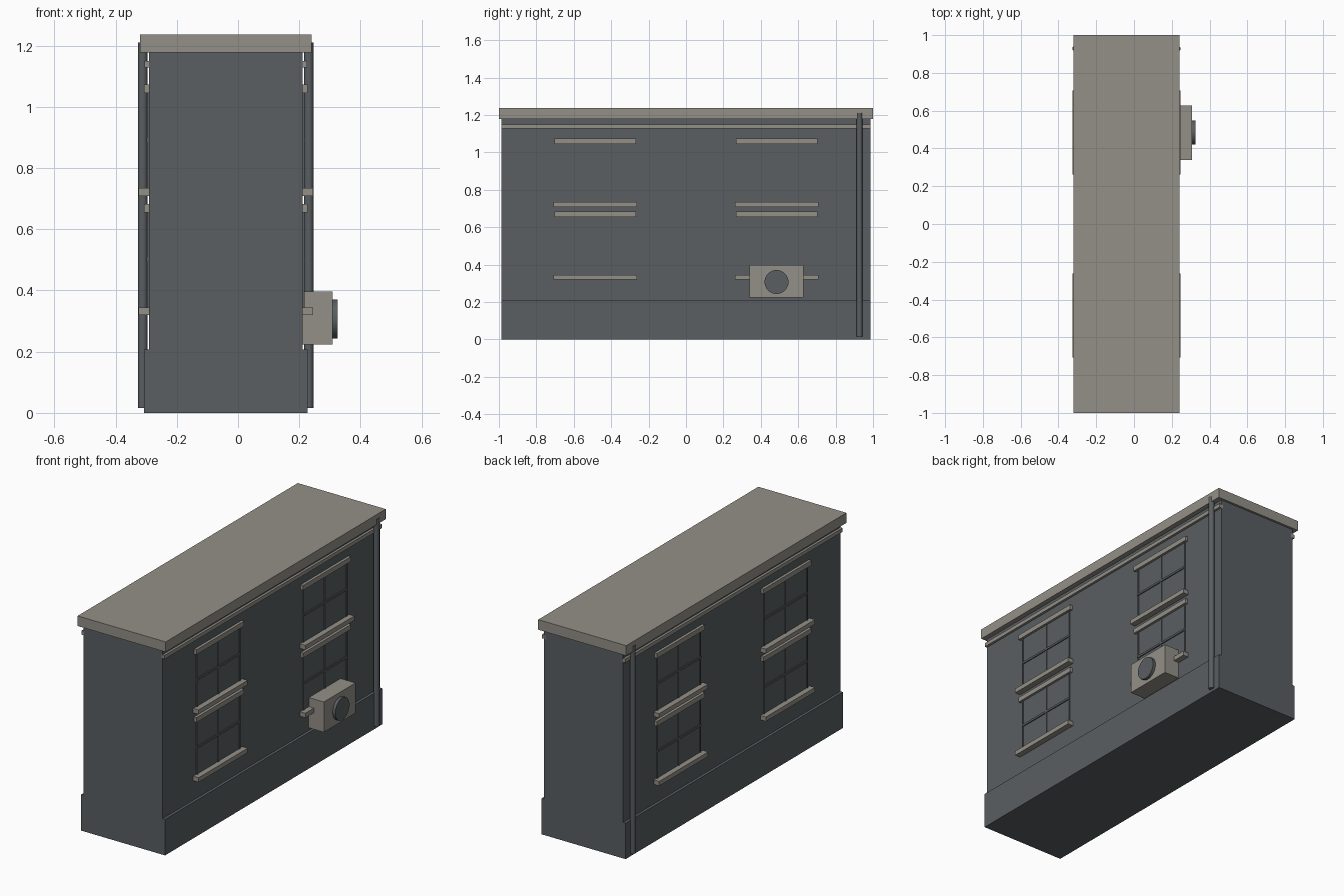
import bpy
import bmesh
from math import pi
from mathutils import Matrix, Vector

if "Cube" in bpy.data.objects:
    bpy.data.objects.remove(bpy.data.objects["Cube"], do_unlink=True)

CX = -0.04       # middle of the building, offset by the cooling unit
WALL = 0.251     # half thickness of the wall block
END = 0.987      # half length of the wall block


def make_material(name, rgb):
    mat = bpy.data.materials.new(name)
    mat.use_nodes = True
    mat.diffuse_color = (*rgb, 1)
    mat.node_tree.nodes["Principled BSDF"].inputs["Base Color"].default_value = (*rgb, 1)
    return mat


slate = make_material("slate grey", (0.10, 0.112, 0.122))
stone = make_material("warm stone", (0.295, 0.278, 0.243))


def finish(name, bm, mat):
    mesh = bpy.data.meshes.new(name)
    bm.to_mesh(mesh)
    bm.free()
    mesh.materials.append(mat)
    obj = bpy.data.objects.new(name, mesh)
    bpy.context.collection.objects.link(obj)
    return obj


def box(name, xs, ys, zs, mat):
    """Box from the low and high limits on each axis."""
    bm = bmesh.new()
    bmesh.ops.create_cube(bm, size=1)
    limits = (xs, ys, zs)
    for v in bm.verts:
        v.co = Vector([(a + b) / 2 + c * abs(b - a) for (a, b), c in zip(limits, v.co)])
    return finish(name, bm, mat)


def cylinder(name, centre, radius, depth, sides, mat, along_x=False):
    bm = bmesh.new()
    matrix = Matrix.Translation(centre)
    if along_x:
        matrix = matrix @ Matrix.Rotation(pi / 2, 4, "Y")
    bmesh.ops.create_cone(bm, cap_ends=True, segments=sides, radius1=radius,
                          radius2=radius, depth=depth, matrix=matrix)
    for f in bm.faces:
        f.smooth = len(f.verts) == 4
    for e in bm.edges:
        e.smooth = all(len(f.verts) == 4 for f in e.link_faces)
    return finish(name, bm, mat)


def centred(half, middle=0):
    return (middle - half, middle + half)


# Main block, plinth, moulding and roof slab
box("wall_block", centred(WALL, CX), centred(END), (0, 1.18), slate)
box("plinth", centred(0.267, CX), centred(END), (0, 0.207), slate)
box("roof_slab", centred(0.28, CX), centred(1), (1.178, 1.236), stone)

for side, label in ((1, "left"), (-1, "right")):

    def outward(inner, outer):
        return sorted((CX + side * inner, CX + side * outer))

    box(f"{label}_moulding", outward(WALL - 0.01, 0.265), centred(END), (1.128, 1.15), stone)

    # Drainpipe near the back corner
    cylinder(f"{label}_drainpipe", (CX + side * 0.271, 0.928, 0.613), 0.0155, 1.194, 12, slate)

    # Two columns of two windows
    for y, place in ((-0.485, "front"), (0.485, "back")):
        for z, level in ((0.345, "lower"), (0.735, "upper")):
            name = f"{label}_{place}_{level}"
            top = z + 0.313
            box(name + "_pane", outward(WALL - 0.01, 0.253), centred(0.198, y), (z, top), slate)
            box(name + "_mullion", outward(WALL, 0.257), centred(0.006, y), (z, top), slate)
            box(name + "_crossbar", outward(WALL, 0.259), centred(0.198, y),
                centred(0.006, (z + top) / 2), slate)
            for edge in (-1, 1):
                box(f"{name}_jamb", outward(WALL, 0.257),
                    centred(0.004, y + edge * 0.194), (z, top), slate)
            box(name + "_lintel", outward(WALL - 0.01, 0.267), centred(0.217, y),
                (top - 0.003, top + 0.025), stone)
            box(name + "_sill", outward(WALL - 0.01, 0.285), centred(0.223, y),
                (z - 0.026, z), stone)

# Cooling unit on the left wall with a round fan
box("cooling_unit", (0.205, 0.308), centred(0.144, 0.484), (0.223, 0.397), stone)
cylinder("cooling_fan", (0.312, 0.484, 0.307), 0.064, 0.026, 32, slate, along_x=True)
